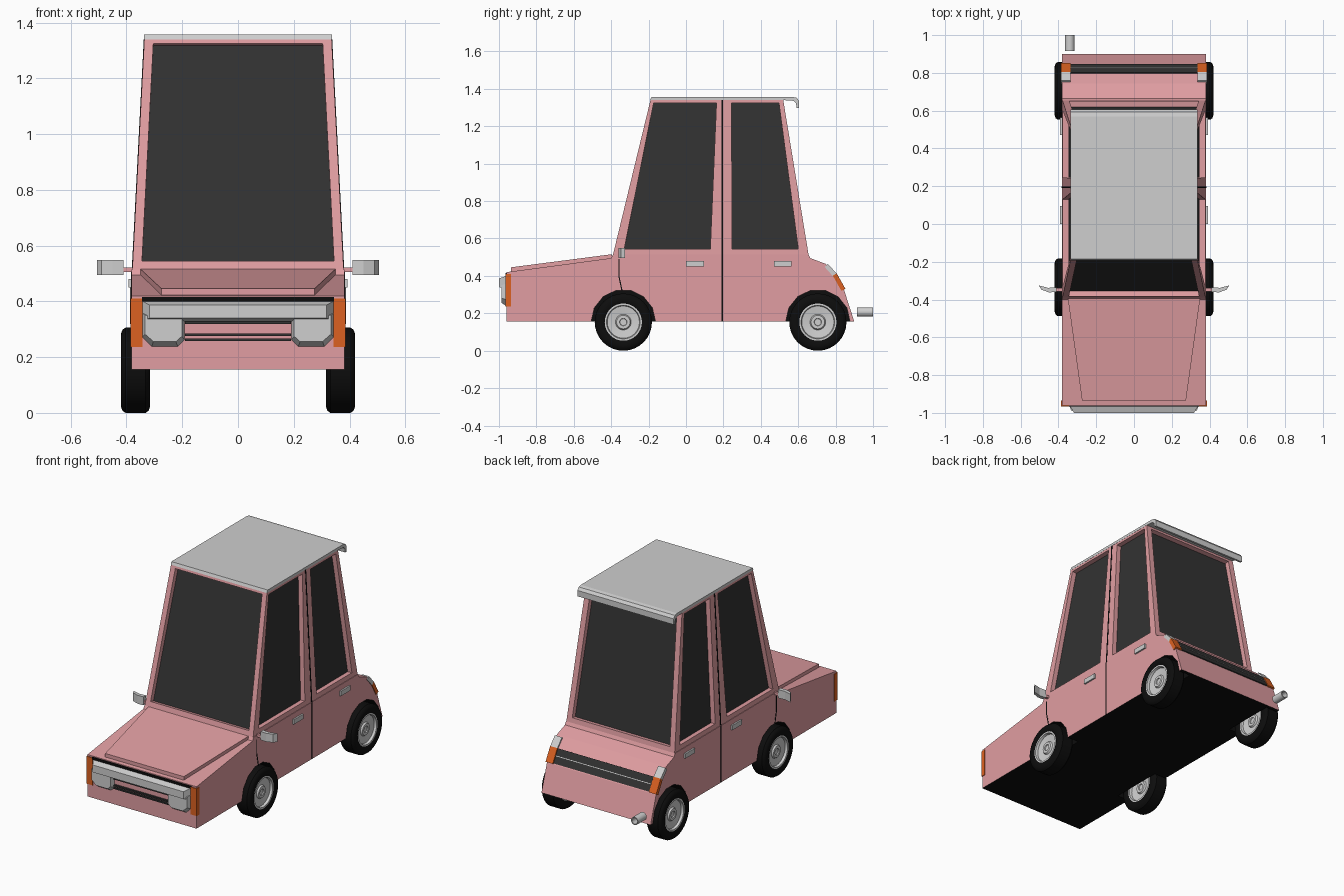
import bpy
import bmesh
from math import cos, sin, pi, radians
from mathutils import Vector, Matrix

cube = bpy.data.objects.get("Cube")
if cube:
    bpy.data.objects.remove(cube)


def material(name, r, g, b):
    m = bpy.data.materials.new(name)
    m.use_nodes = True
    m.diffuse_color = (r, g, b, 1)
    m.node_tree.nodes["Principled BSDF"].inputs["Base Color"].default_value = (r, g, b, 1)
    return m


PINK = material("pink paint", 0.75, 0.34, 0.36)
GREY = material("light grey", 0.62, 0.62, 0.62)
GLASS = material("dark glass", 0.032, 0.032, 0.032)
BLACK = material("black rubber", 0.004, 0.004, 0.004)
ORANGE = material("orange lamp", 0.72, 0.12, 0.015)


def finish(name, bm, *mats):
    bmesh.ops.recalc_face_normals(bm, faces=bm.faces)
    mesh = bpy.data.meshes.new(name)
    bm.to_mesh(mesh)
    bm.free()
    for m in mats:
        mesh.materials.append(m)
    ob = bpy.data.objects.new(name, mesh)
    bpy.context.collection.objects.link(ob)
    return ob


def prism(bm, pts, offset, taper=(1, 1, 1)):
    """Closed solid from a polygon, its far cap moved by offset and scaled by taper."""
    pts = [Vector(p) for p in pts]
    mid = sum(pts, Vector()) / len(pts)
    scale = Matrix.Diagonal(taper)
    near = [bm.verts.new(p) for p in pts]
    far = [bm.verts.new(mid + scale @ (p - mid) + Vector(offset)) for p in pts]
    bm.faces.new(near)
    bm.faces.new(far[::-1])
    for i in range(len(pts)):
        j = (i + 1) % len(pts)
        bm.faces.new((near[i], near[j], far[j], far[i]))


def slab(name, mat, pts, offset, taper=(1, 1, 1)):
    bm = bmesh.new()
    prism(bm, pts, offset, taper)
    return finish(name, bm, mat)


def box(name, mat, x, y, z):
    pts = [(x[0], y[0], z[0]), (x[1], y[0], z[0]), (x[1], y[1], z[0]), (x[0], y[1], z[0])]
    return slab(name, mat, pts, (0, 0, z[1] - z[0]))


def lathe(name, mat, profile, axis, loc):
    """Spin a closed (along axis, radius) profile."""
    bm = bmesh.new()
    verts = [bm.verts.new((a, 0, r)) for a, r in profile]
    edges = [bm.edges.new((verts[i - 1], verts[i])) for i in range(len(verts))]
    bmesh.ops.spin(bm, geom=verts + edges, cent=(0, 0, 0), axis=(1, 0, 0),
                   angle=2 * pi, steps=32, use_duplicate=False)
    bmesh.ops.remove_doubles(bm, verts=bm.verts, dist=0.0002)
    turn = Vector((1, 0, 0)).rotation_difference(Vector(axis)).to_matrix().to_4x4()
    bm.transform(Matrix.Translation(loc) @ turn)
    ob = finish(name, bm, mat)
    bpy.ops.object.select_all(action='DESELECT')
    ob.select_set(True)
    bpy.context.view_layer.objects.active = ob
    bpy.ops.object.shade_smooth_by_angle(angle=radians(35))
    return ob


SIDES = (("left", 1), ("right", -1))
WHEELS = (("front", -0.335), ("rear", 0.705))
W, FLOOR, SILL, TOP = 0.382, 0.155, 0.515, 1.34

# Lower body: a central core and two fenders with polygonal wheel arches
upper = [(-0.96, FLOOR), (-0.96, 0.42), (-0.40, 0.495), (-0.39, SILL), (0.655, SILL),
         (0.665, 0.495), (0.745, 0.465), (0.80, 0.405), (0.845, 0.325), (0.90, FLOOR)]
arches = [(cy + 0.172 * cos(pi * i / 7), FLOOR + 0.172 * sin(pi * i / 7))
          for cy in (0.705, -0.335) for i in range(8)]


def body_part(name, profile, x, width):
    bm = bmesh.new()
    prism(bm, [(x, y, z) for y, z in profile], (width, 0, 0))
    bmesh.ops.recalc_face_normals(bm, faces=bm.faces)
    for f in bm.faces:
        c = f.calc_center_median()
        in_arch = any(Vector((c.y - cy, c.z - FLOOR)).length < 0.18 for _, cy in WHEELS)
        inner_wall = abs(f.normal.x) > 0.9 and abs(c.x) < 0.31
        if f.normal.z < -0.9 or inner_wall or (in_arch and abs(f.normal.x) < 0.5):
            f.material_index = 1
    finish(name, bm, PINK, BLACK)


body_part("body_core", upper, -0.30, 0.60)
for side, s in SIDES:
    body_part(side + "_fender", upper + arches, s * 0.30, s * (W - 0.30))

# Cabin: framed panels with recessed glass, leaning inwards to the roof
cabin = bmesh.new()


def level(z):
    return (z - SILL) / (TOP - SILL)


def side_x(z):
    return 0.379 - 0.043 * level(z)


def window(outer, inner):
    outer, inner = [Vector(p) for p in outer], [Vector(p) for p in inner]
    n = (outer[1] - outer[0]).cross(outer[3] - outer[0]).normalized()
    mid = sum(outer, Vector()) / 4 - Vector((0, 0.15, 0.9))
    n *= -0.03 if n.dot(mid) > 0 else 0.03
    rings = [[cabin.verts.new(p) for p in ring]
             for ring in (outer, inner, [p + n for p in inner])]
    for a, b in zip(rings, rings[1:]):
        for i in range(4):
            j = (i + 1) % 4
            cabin.faces.new((a[i], a[j], b[j], b[i]))
    cabin.faces.new(rings[2]).material_index = 1


def end_window(y_low, y_high):
    def corners(z0, z1, margin):
        return [(s * (side_x(z) - margin), y_low + (y_high - y_low) * level(z), z)
                for s, z in ((-1, z0), (1, z0), (1, z1), (-1, z1))]
    window(corners(SILL, TOP, 0), corners(0.545, 1.325, 0.033 if y_low < 0 else 0.036))


def side_window(s, frame, glass):
    def corners(ys, z0, z1):
        return [(s * side_x(z), y, z) for y, z in zip(ys, (z0, z0, z1, z1))]
    window(corners(frame, SILL, TOP), corners(glass, 0.545, 1.325))


end_window(-0.39, -0.19)
end_window(0.655, 0.52)
for _, s in SIDES:
    side_window(s, (-0.39, 0.195, 0.195, -0.19), (-0.33, 0.13, 0.163, -0.173))
    side_window(s, (0.195, 0.655, 0.52, 0.195), (0.247, 0.60, 0.497, 0.243))
bmesh.ops.remove_doubles(cabin, verts=cabin.verts, dist=0.0005)
bmesh.ops.holes_fill(cabin, edges=[e for e in cabin.edges if e.is_boundary], sides=8)
finish("cabin", cabin, PINK, GLASS)

# Roof skin with a curled rear lip
roof = [(-0.192, TOP), (-0.185, 1.357), (0.57, 1.357), (0.592, 1.352), (0.605, 1.335),
        (0.605, 1.298), (0.592, 1.298), (0.588, 1.322), (0.575, 1.336), (0.52, TOP)]
slab("roof", GREY, [(-0.337, y, z) for y, z in roof], (0.674, 0, 0))

# Raised hood panel
slab("hood_panel", PINK, [(-0.35, -0.395, 0.49), (0.35, -0.395, 0.49),
                          (0.275, -0.935, 0.42), (-0.275, -0.935, 0.42)], (0, 0, 0.026))

# Front end: chrome bar, headlight pods and grille
slab("front_bar", GREY, [(-0.345, -0.955, 0.325), (0.345, -0.955, 0.325),
                         (0.345, -0.955, 0.402), (-0.345, -0.955, 0.402)],
     (0, -0.045, 0), (0.92, 1, 0.6))
box("front_bar_gap", BLACK, (-0.345, 0.345), (-0.965, -0.95), (0.40, 0.415))
pod = [(0.19, 0.26), (0.215, 0.235), (0.31, 0.235), (0.345, 0.27), (0.345, 0.36), (0.19, 0.36)]
for side, s in SIDES:
    slab(side + "_headlight", GREY, [(s * x, -0.955, z) for x, z in pod],
         (0, -0.032, 0.008), (0.85, 1, 0.75))
    box(side + "_front_indicator", ORANGE, sorted((s * 0.342, s * 0.386)),
        (-0.965, -0.935), (0.237, 0.41))
for i, z in enumerate((0.258, 0.275, 0.318)):
    box("grille_slat_%d" % (i + 1), GLASS, (-0.19, 0.19), (-0.972, -0.95), (z, z + 0.009))

# Rear lamps and dark rear panel follow the sloping tail


def tail_plate(name, mat, x, a, b, t):
    n = Vector((0, b[1] - a[1], b[0] - a[0])).normalized()
    n = Vector((0, abs(n.y), abs(n.z)))
    a, b = Vector((x[0], *a)), Vector((x[0], *b))
    slab(name, mat, [a + n * t, b + n * t, b - n * 0.015, a - n * 0.015], (x[1] - x[0], 0, 0))


tail_plate("rear_panel", GLASS, (-0.335, 0.335), (0.798, 0.409), (0.842, 0.33), 0.006)
tail_plate("rear_trim", GREY, (-0.335, 0.335), (0.819, 0.3715), (0.821, 0.368), 0.009)
for side, s in SIDES:
    x = (s * 0.337, s * 0.387)
    tail_plate(side + "_rear_indicator", ORANGE, x, (0.798, 0.409), (0.844, 0.327), 0.009)
    tail_plate(side + "_reversing_lamp", GREY, x, (0.752, 0.458), (0.80, 0.405), 0.009)

# Door seams, handles and mirrors
for side, s in SIDES:
    out = (s * 0.004, 0, 0)
    seam = [(W, FLOOR), (W, SILL), (side_x(TOP), TOP)]
    for i, ((x0, z0), (x1, z1)) in enumerate(zip(seam, seam[1:])):
        if i:
            x0 = side_x(z0)
        slab("%s_door_seam_%d" % (side, i + 1), BLACK,
             [(s * (x0 - 0.002), 0.191, z0), (s * (x0 - 0.002), 0.199, z0),
              (s * (x1 - 0.002), 0.199, z1), (s * (x1 - 0.002), 0.191, z1)], out)
    path = [(-0.362, 0.49), (-0.362, 0.40), (-0.345, 0.32)]
    slab(side + "_front_door_seam", BLACK,
         [(s * (W - 0.002), y, z) for y, z in path]
         + [(s * (W - 0.002), y + 0.006, z) for y, z in path[::-1]], out)
    for door, y in (("front", 0.0), ("rear", 0.47)):
        box("%s_%s_handle" % (side, door), GREY, sorted((s * 0.375, s * 0.392)),
            (y, y + 0.095), (0.45, 0.48))
    box(side + "_mirror_stem", PINK, sorted((s * 0.36, s * 0.42)), (-0.357, -0.34), (0.505, 0.522))
    shell = [(0.41, -0.335), (0.41, -0.36), (0.45, -0.362), (0.49, -0.348),
             (0.505, -0.325), (0.455, -0.338)]
    slab(side + "_mirror", GREY, [(s * x, y, 0.495) for x, y in shell], (0, 0, 0.053))

# Wheels: rounded tyres and rims dished on both faces
half = [(0.046, 0.098), (0.0525, 0.108), (0.0525, 0.13), (0.047, 0.145), (0.036, 0.153)]
tyre = half + [(-a, r) for a, r in half[::-1]]
dish = [(0.03, 0), (0.03, 0.018), (0.036, 0.02), (0.036, 0.036), (0.026, 0.042),
        (0.032, 0.086), (0.047, 0.09), (0.047, 0.1)]
rim = dish + [(-a, r) for a, r in dish[::-1]]
for side, s in SIDES:
    for end, y in WHEELS:
        loc = (s * 0.3675, y, 0.153)
        lathe("%s_%s_tyre" % (end, side), BLACK, tyre, (1, 0, 0), loc)
        lathe("%s_%s_rim" % (end, side), GREY, rim, (1, 0, 0), loc)

# Exhaust pipe with a dark bore
lathe("exhaust_pipe", GREY, [(0, 0), (0, 0.025), (0.085, 0.025), (0.085, 0.019),
                             (0.03, 0.019), (0.03, 0)], (0, 1, 0), (-0.34, 0.915, 0.207))
lathe("exhaust_bore", BLACK, [(0.028, 0), (0.028, 0.018), (0.034, 0.018), (0.034, 0)],
      (0, 1, 0), (-0.34, 0.915, 0.207))
